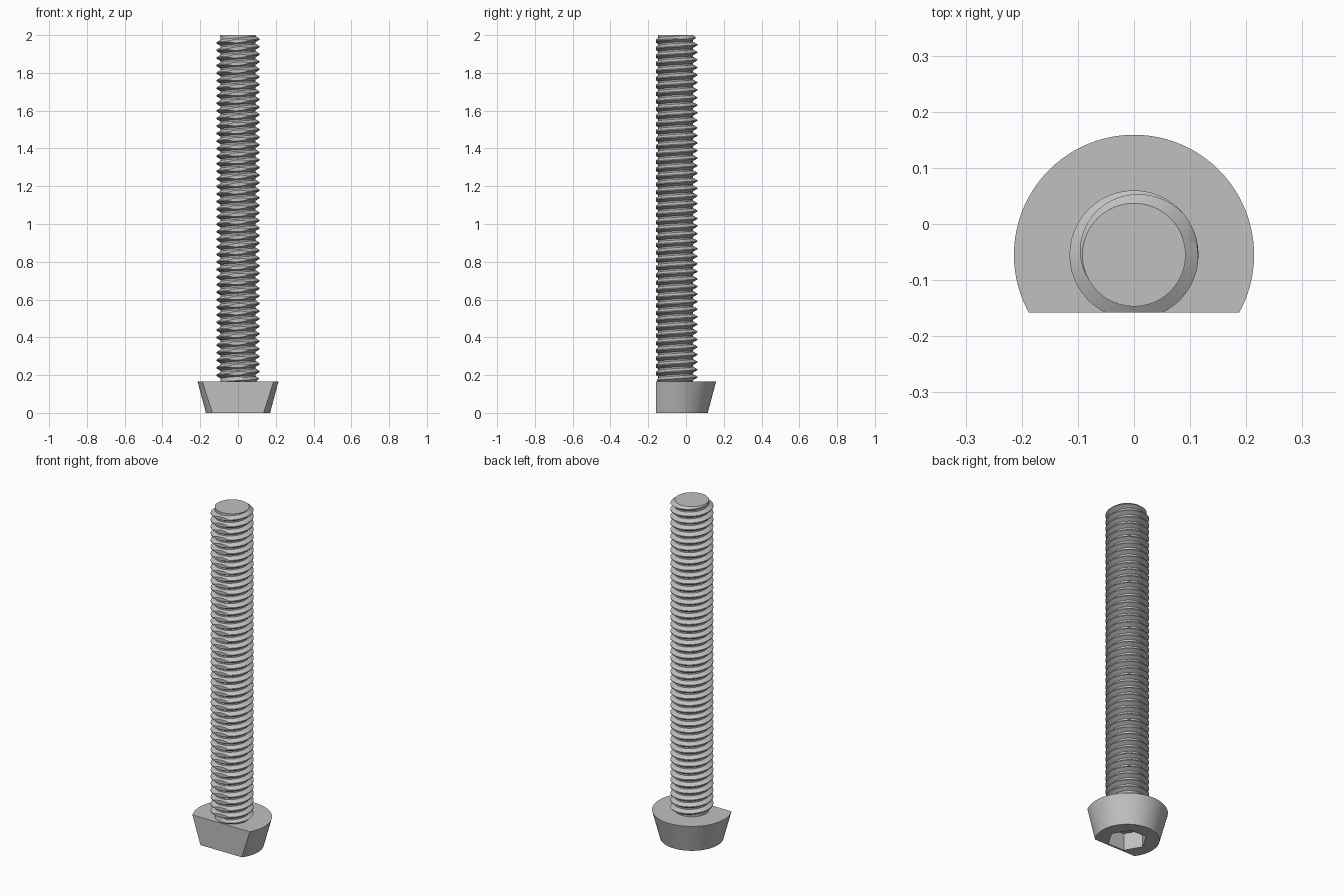
import bpy, bmesh
from math import pi, sin, cos, radians
from mathutils import Matrix

AXIS_Y = -0.055       # screw axis, offset from the centre
FLAT_Y = -0.158       # side flat
HEAD_H, TOP = 0.165, 2.0
ROOT, CREST, PITCH, SEG = 0.092, 0.115, 0.04, 48

if "Cube" in bpy.data.objects:
    bpy.data.objects.remove(bpy.data.objects["Cube"])

steel = bpy.data.materials.new("light_grey_steel")
steel.use_nodes = True
colour = (0.53, 0.53, 0.53, 1)
steel.diffuse_color = colour
steel.node_tree.nodes["Principled BSDF"].inputs["Base Color"].default_value = colour


def cut_flat(bm):
    """Slice off everything in front of the side flat and close the cut."""
    geom = bm.verts[:] + bm.edges[:] + bm.faces[:]
    bmesh.ops.bisect_plane(bm, geom=geom, dist=1e-6, plane_co=(0, FLAT_Y, 0),
                           plane_no=(0, -1, 0), clear_outer=True)
    close_holes(bm)


def close_holes(bm):
    rim = [e for e in bm.edges if e.is_boundary]
    bmesh.ops.holes_fill(bm, edges=rim, sides=0)


def finish(name, bm):
    bmesh.ops.recalc_face_normals(bm, faces=bm.faces)
    mesh = bpy.data.meshes.new(name)
    bm.to_mesh(mesh)
    bm.free()
    mesh.materials.append(steel)
    ob = bpy.data.objects.new(name, mesh)
    bpy.context.collection.objects.link(ob)
    return ob


def smooth(ob):
    bpy.ops.object.select_all(action="DESELECT")
    ob.select_set(True)
    bpy.context.view_layer.objects.active = ob
    bpy.ops.object.shade_smooth_by_angle(angle=radians(30))


def cone(segments, r1, r2, z0, z1, turn=0):
    bm = bmesh.new()
    place = Matrix.Translation((0, AXIS_Y, (z0 + z1) / 2)) @ Matrix.Rotation(turn, 4, "Z")
    bmesh.ops.create_cone(bm, cap_ends=True, segments=segments, radius1=r1,
                          radius2=r2, depth=z1 - z0, matrix=place)
    return bm


# Tapered head with one flat side
bm = cone(96, 0.17, 0.214, 0, HEAD_H)
cut_flat(bm)
head = finish("head", bm)

# Hexagonal socket in the underside
cutter = finish("socket_cutter", cone(6, 0.106, 0.106, -0.1, 0.1, pi / 6))
cutter.hide_render = True
mod = head.modifiers.new("socket", "BOOLEAN")
mod.operation, mod.solver, mod.object = "DIFFERENCE", "EXACT", cutter
bpy.context.view_layer.objects.active = head
bpy.ops.object.modifier_apply(modifier=mod.name)
bpy.data.objects.remove(cutter)
smooth(head)

# Threaded shank: a tooth profile swept up a helix, tapering at both ends
profile = [(0.0, ROOT), (0.2, ROOT), (0.54, CREST), (0.66, CREST)]
base = HEAD_H - 0.01
turns = int((TOP - base) / PITCH) + 5
bm = bmesh.new()
rows = []
for i in range(turns * SEG + 1):
    a = 2 * pi * (i % SEG) / SEG
    row = []
    for share, r in profile:
        z = base + PITCH * (i / SEG + share - 2)
        z = min(max(z, base), TOP)
        r = min(r, ROOT + max(0, min(TOP - z, z - HEAD_H)) * 1.2)
        row.append(bm.verts.new((r * cos(a), AXIS_Y + r * sin(a), z)))
    rows.append(row)
for i in range(len(rows) - 1):
    low, nxt = rows[i][:], rows[i + 1][:]
    if i + 1 + SEG < len(rows):
        low.append(rows[i + SEG][0])
        nxt.append(rows[i + 1 + SEG][0])
    for j in range(len(low) - 1):
        bm.faces.new((low[j], nxt[j], nxt[j + 1], low[j + 1]))
bmesh.ops.remove_doubles(bm, verts=bm.verts, dist=1e-5)
close_holes(bm)
bmesh.ops.recalc_face_normals(bm, faces=bm.faces)
cut_flat(bm)
smooth(finish("threaded_shank", bm))
